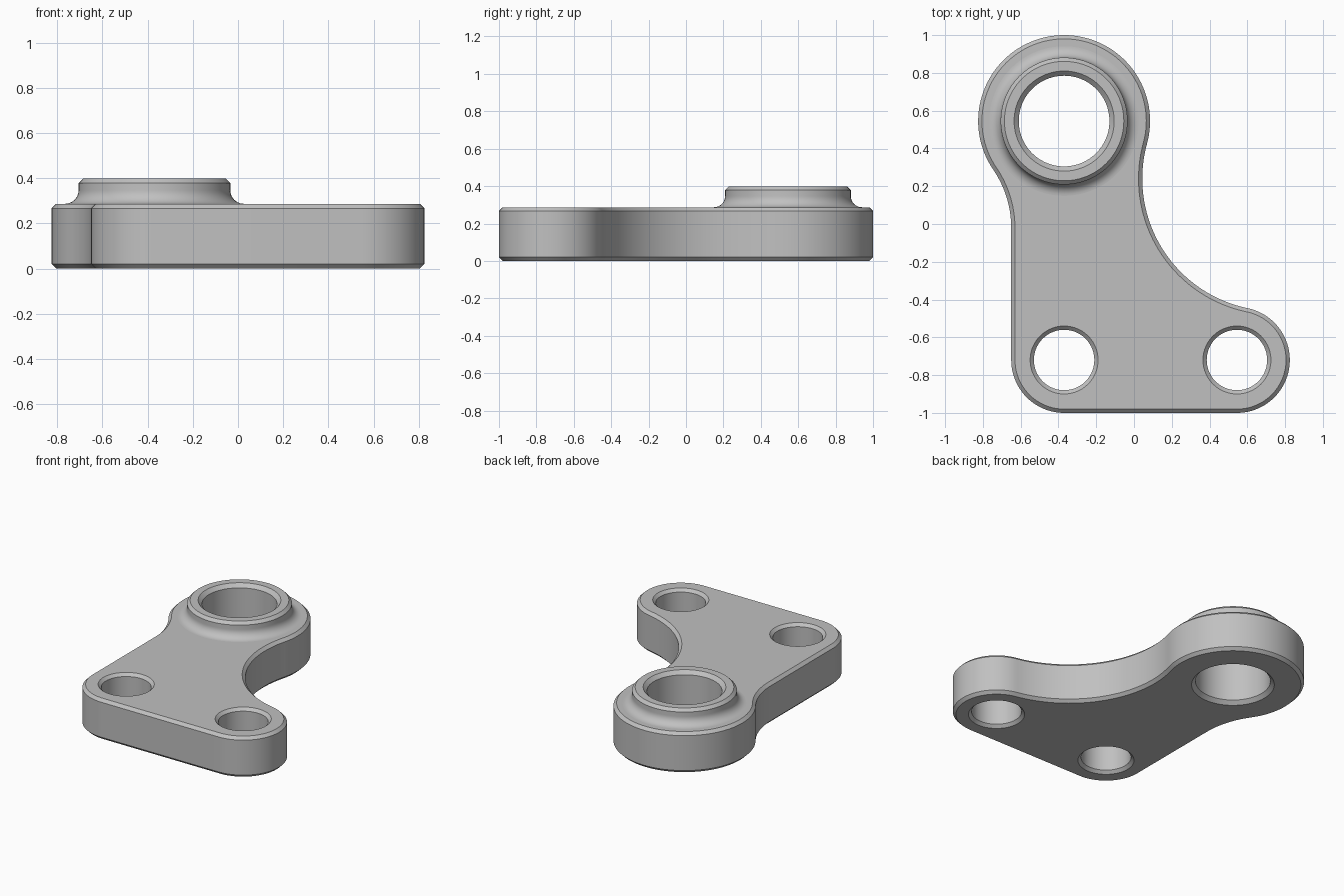
import bpy, bmesh
from math import sin, cos, pi, radians, sqrt, atan2
from mathutils import Vector
from mathutils.geometry import intersect_sphere_sphere_2d

cube = bpy.data.objects.get("Cube")
if cube:
    bpy.data.objects.remove(cube, do_unlink=True)

# Main sizes
THICK, BOSS_TOP, CHAMFER = 0.287, 0.398, 0.02
BIG, BIG_R = Vector((-0.37, 0.545)), 0.455
LEFT, RIGHT, CORNER_R = Vector((-0.37, -0.72)), Vector((0.545, -0.72)), 0.28
BOSS_R, FILLET = 0.336, 0.06
BORE_R, BORE_CHAMFER = 0.24, 0.025
HOLE_R = 0.16
NECK_L, NECK_R = 0.55, 0.7

# Centres of the two concave neck arcs, tangent to the neighbouring rounds
reach = CORNER_R + NECK_L
neck_l = Vector((LEFT.x - reach, BIG.y - sqrt((BIG_R + NECK_L) ** 2 - reach ** 2)))
neck_r = max(intersect_sphere_sphere_2d(BIG, BIG_R + NECK_R, RIGHT, CORNER_R + NECK_R),
             key=lambda p: p.x)


def heading(a, b):
    return atan2(b.y - a.y, b.x - a.x)


def arc(c, r, a0, a1, n, ends=True):
    steps = range(n + 1) if ends else range(1, n)
    return [(c.x + r * cos(a0 + (a1 - a0) * i / n),
             c.y + r * sin(a0 + (a1 - a0) * i / n)) for i in steps]


def outline(inset):
    """Counter-clockwise plate outline, moved inwards by inset."""
    big, small = BIG_R - inset, CORNER_R - inset
    big_start, big_end = heading(BIG, neck_r), heading(BIG, neck_l) + 2 * pi
    tip = heading(RIGHT, neck_r) + 2 * pi
    return (arc(BIG, big, big_start, big_end, 72)
            + arc(neck_l, NECK_L + inset, heading(neck_l, BIG), 0, 20, False)
            + [(neck_l.x + NECK_L + inset, neck_l.y)]
            + arc(LEFT, small, pi, 1.5 * pi, 24)
            + arc(RIGHT, small, 1.5 * pi, tip, 44)
            + arc(neck_r, NECK_R + inset, tip + pi - 2 * pi, big_start + pi, 40, False))


bm = bmesh.new()


def ring(points, z):
    return [bm.verts.new((x, y, z)) for x, y in points]


def skin(rings):
    """Join a stack of equal rings with quads; return the end edge loops."""
    for a, b in zip(rings, rings[1:]):
        for i in range(len(a)):
            j = (i + 1) % len(a)
            bm.faces.new((a[i], a[j], b[j], b[i]))
    return [[bm.edges.get((r[i], r[i - 1])) for i in range(len(r))]
            for r in (rings[0], rings[-1])]


def lathe(centre, profile, n=72):
    return skin([ring(arc(centre, r, 0, 2 * pi, n)[:-1], z) for r, z in profile])


# Plate side with a chamfer along both rims
bottom, top = skin([ring(outline(d), z) for d, z in (
    (CHAMFER, 0), (0, CHAMFER), (0, THICK - CHAMFER), (CHAMFER, THICK))])

# Two chamfered bolt holes
for centre in (LEFT, RIGHT):
    low, high = lathe(centre, [(HOLE_R + CHAMFER, 0), (HOLE_R, CHAMFER),
                               (HOLE_R, THICK - CHAMFER), (HOLE_R + CHAMFER, THICK)], 56)
    bottom += low
    top += high

# Raised boss: bore from below, flat rim, outer wall and fillet onto the plate
fillet = [(BOSS_R + FILLET * (1 - cos(t * pi / 20)), THICK + FILLET * (1 - sin(t * pi / 20)))
          for t in range(11)]
low, high = lathe(BIG, [(BORE_R + BORE_CHAMFER, 0), (BORE_R, BORE_CHAMFER),
                        (BORE_R, BOSS_TOP - BORE_CHAMFER), (BORE_R + BORE_CHAMFER, BOSS_TOP),
                        (BOSS_R - CHAMFER, BOSS_TOP), (BOSS_R, BOSS_TOP - CHAMFER)] + fillet, 96)
bottom += low
top += high

# Flat top and bottom faces around the openings
for edges in (bottom, top):
    bmesh.ops.triangle_fill(bm, edges=edges, use_beauty=True)
bmesh.ops.recalc_face_normals(bm, faces=bm.faces)

# Smooth rounded walls, crisp chamfers and flat caps
caps = set(bottom + top)
for f in bm.faces:
    f.smooth = True
for e in bm.edges:
    e.smooth = e not in caps and e.calc_face_angle(0) < radians(30)

mesh = bpy.data.meshes.new("bracket")
bm.to_mesh(mesh)
bm.free()
bracket = bpy.data.objects.new("bracket", mesh)
bpy.context.collection.objects.link(bracket)

# Plain grey metal
grey = bpy.data.materials.new("light_grey")
grey.use_nodes = True
colour = (0.53, 0.53, 0.53, 1)
grey.diffuse_color = colour
grey.node_tree.nodes["Principled BSDF"].inputs["Base Color"].default_value = colour
mesh.materials.append(grey)
